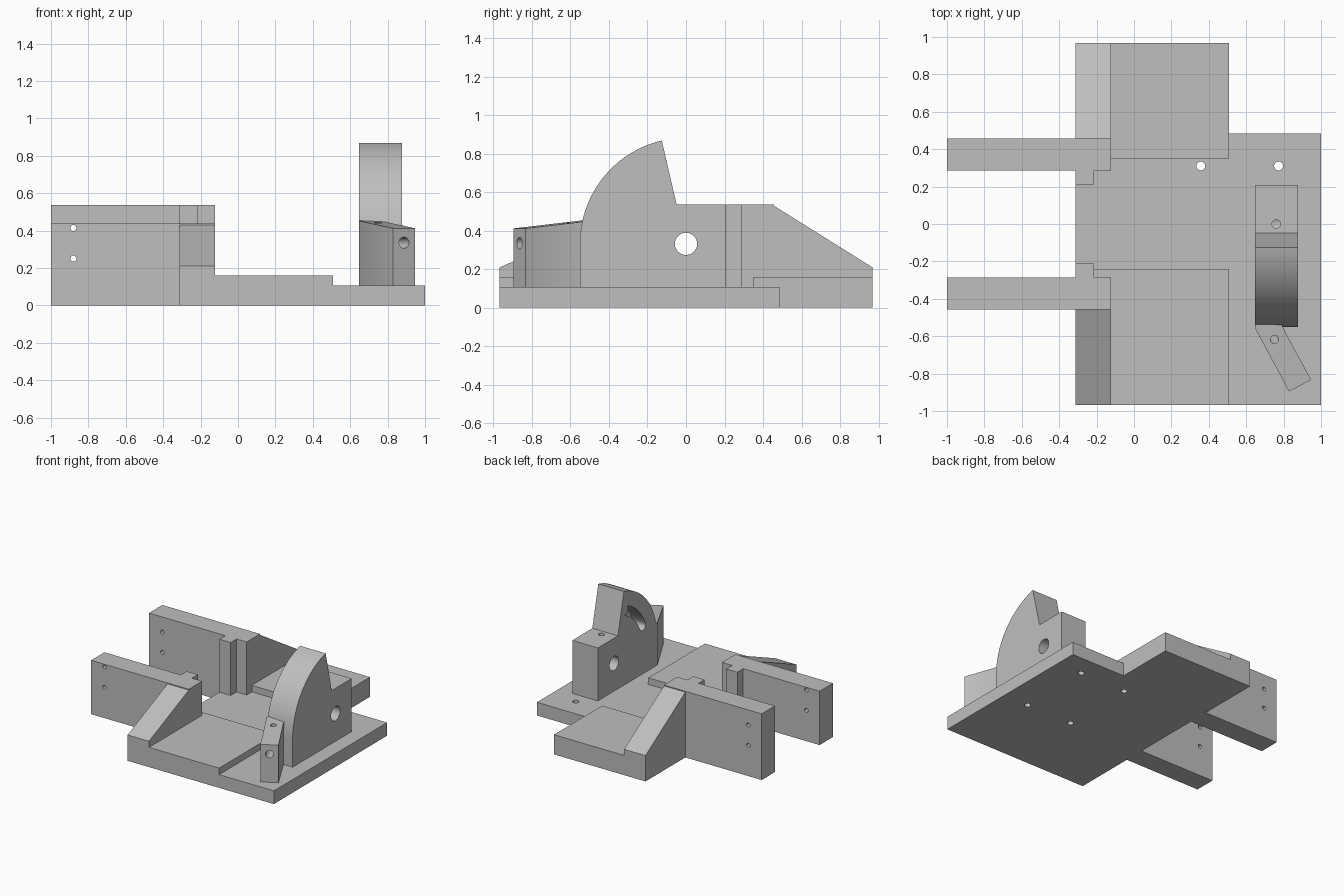
import bpy, bmesh, math
from mathutils import Vector

if "Cube" in bpy.data.objects:
    bpy.data.objects.remove(bpy.data.objects["Cube"], do_unlink=True)

grey = bpy.data.materials.new("plain grey")
grey.use_nodes = True
COLOUR = (0.52, 0.52, 0.52, 1)
grey.diffuse_color = COLOUR
grey.node_tree.nodes["Principled BSDF"].inputs["Base Color"].default_value = COLOUR


def prism(name, points, axis, lo, hi):
    """Extrude a closed 2D profile along an axis from lo to hi."""
    place = {"x": lambda a, b, h: (h, a, b),
             "y": lambda a, b, h: (a, h, b),
             "z": lambda a, b, h: (a, b, h)}[axis]
    bm = bmesh.new()
    low = [bm.verts.new(place(a, b, lo)) for a, b in points]
    high = [bm.verts.new(place(a, b, hi)) for a, b in points]
    bm.faces.new(low)
    bm.faces.new(high)
    n = len(points)
    for i in range(n):
        j = (i + 1) % n
        bm.faces.new((low[i], low[j], high[j], high[i]))
    bmesh.ops.recalc_face_normals(bm, faces=bm.faces)
    mesh = bpy.data.meshes.new(name)
    bm.to_mesh(mesh)
    bm.free()
    mesh.materials.append(grey)
    obj = bpy.data.objects.new(name, mesh)
    bpy.context.collection.objects.link(obj)
    return obj


def rect(a0, a1, b0, b1):
    return [(a0, b0), (a1, b0), (a1, b1), (a0, b1)]


def arc(cx, cy, r, start, end, steps):
    angles = [math.radians(start + (end - start) * i / steps) for i in range(steps + 1)]
    return [(cx + r * math.cos(t), cy + r * math.sin(t)) for t in angles]


def rod(start, end, radius):
    """Round cutter between two points."""
    start, end = Vector(start), Vector(end)
    way = end - start
    obj = prism("cutter", arc(0, 0, radius, 0, 345, 23), "z", 0, way.length)
    turn = way.to_track_quat("Z", "Y").to_matrix().to_4x4()
    turn.translation = start
    obj.data.transform(turn)
    return obj


def cut(obj, cutters):
    """Subtract each cutter, bake the result and drop the cutters."""
    for c in cutters:
        c.hide_render = True
        mod = obj.modifiers.new("cut", "BOOLEAN")
        mod.operation, mod.solver, mod.object = "DIFFERENCE", "EXACT", c
    bpy.context.view_layer.update()
    graph = bpy.context.evaluated_depsgraph_get()
    baked = bpy.data.meshes.new_from_object(obj.evaluated_get(graph))
    obj.modifiers.clear()
    obj.data = baked
    for c in cutters:
        bpy.data.objects.remove(c, do_unlink=True)


PLATE, PAD = 0.107, 0.16
LEFT, INNER, PAD_X = -0.314, -0.122, 0.508
END = 0.968

# base plate with four screw holes
plate = prism("base_plate", rect(LEFT, 1, -END, 0.485), "z", 0, PLATE)
cut(plate, [rod((x, y, -0.1), (x, y, 0.2), 0.024)
            for x in (0.357, 0.773) for y in (-0.31, 0.31)])

# raised pads
prism("front_pad", rect(LEFT, PAD_X, -END, -0.241), "z", PLATE, PAD)
prism("back_pad", rect(LEFT, PAD_X, 0.351, END), "z", 0, PAD)

# side walls with a locating rib, and sloped gussets outside them
for name, s, top, slope_top in (("front", -1, 0.437, 0.43), ("back", 1, 0.537, 0.53)):
    plan = [(-1, 0.457), (-1, 0.286), (LEFT, 0.286), (LEFT, 0.21),
            (-0.213, 0.21), (-0.213, 0.286), (INNER, 0.286), (INNER, 0.457)]
    wall = prism(name + "_wall", [(x, s * y) for x, y in plan], "z", 0, top)
    cut(wall, [rod((-0.88, s * 0.2, z), (-0.88, s * 0.55, z), 0.016)
               for z in (0.25, 0.414)])
    side = [(0.456, 0), (END, 0), (END, 0.21), (0.456, slope_top)]
    prism(name + "_gusset", [(s * y, z) for y, z in side], "x", LEFT, INNER)

# upright quadrant with pivot bore, oil hole and blind curved slot
BORE_Z, R = 0.332, 0.551
quadrant = prism("quadrant_upright",
                 [(0.208, PLATE), (0.208, 0.537), (-0.049, 0.537)]
                 + arc(0, BORE_Z, R, 103.2, 180, 32) + [(-R, PLATE)],
                 "x", 0.646, 0.876)
slot_end_a = [Vector((0, BORE_Z)) + Vector(p) for p in
              arc(0.4 * math.cos(math.radians(156)), 0.4 * math.sin(math.radians(156)),
                  0.037, 156, 336, 10)]
slot_end_b = [Vector((0, BORE_Z)) + Vector(p) for p in
              arc(0.4 * math.cos(math.radians(111)), 0.4 * math.sin(math.radians(111)),
                  0.037, -69, -249, 10)]
slot = prism("cutter",
             arc(0, BORE_Z, 0.437, 111, 156, 16)[1:-1] + [tuple(p) for p in slot_end_a]
             + arc(0, BORE_Z, 0.363, 156, 111, 16)[1:-1]
             + [tuple(p) for p in reversed(slot_end_b)][::-1],
             "x", 0.6, 0.76)
cut(quadrant, [rod((0.5, 0, BORE_Z), (1, 0, BORE_Z), 0.058),
               rod((0.76, 0, 0.3), (0.76, 0, 0.7), 0.023), slot])

# angled guide block with a gently sloping top
block = prism("guide_block",
              [(0.646, -0.5), (0.646, -0.555), (0.829, -0.896),
               (0.947, -0.833), (0.794, -0.55), (0.79, -0.5)], "z", PLATE, 0.412)
tip = Vector((0.888, -0.865))
axis = Vector((-0.473, 0.881))
for v in block.data.vertices:
    if v.co.z > 0.3:
        v.co.z += 0.103 * max(0, (v.co.xy - tip).dot(axis))
outer, inner = tip - axis * 0.1, tip + axis * 0.31
cut(block, [rod((*outer, 0.335), (*inner, 0.335), 0.03),
            rod((0.751, -0.618, 0.335), (0.751, -0.618, 0.6), 0.022)])

# smooth the round surfaces, keep the edges crisp
bpy.ops.object.select_all(action="DESELECT")
for obj in bpy.context.collection.objects:
    if obj.type == "MESH":
        obj.select_set(True)
        bpy.context.view_layer.objects.active = obj
bpy.ops.object.shade_smooth_by_angle(angle=math.radians(30))
